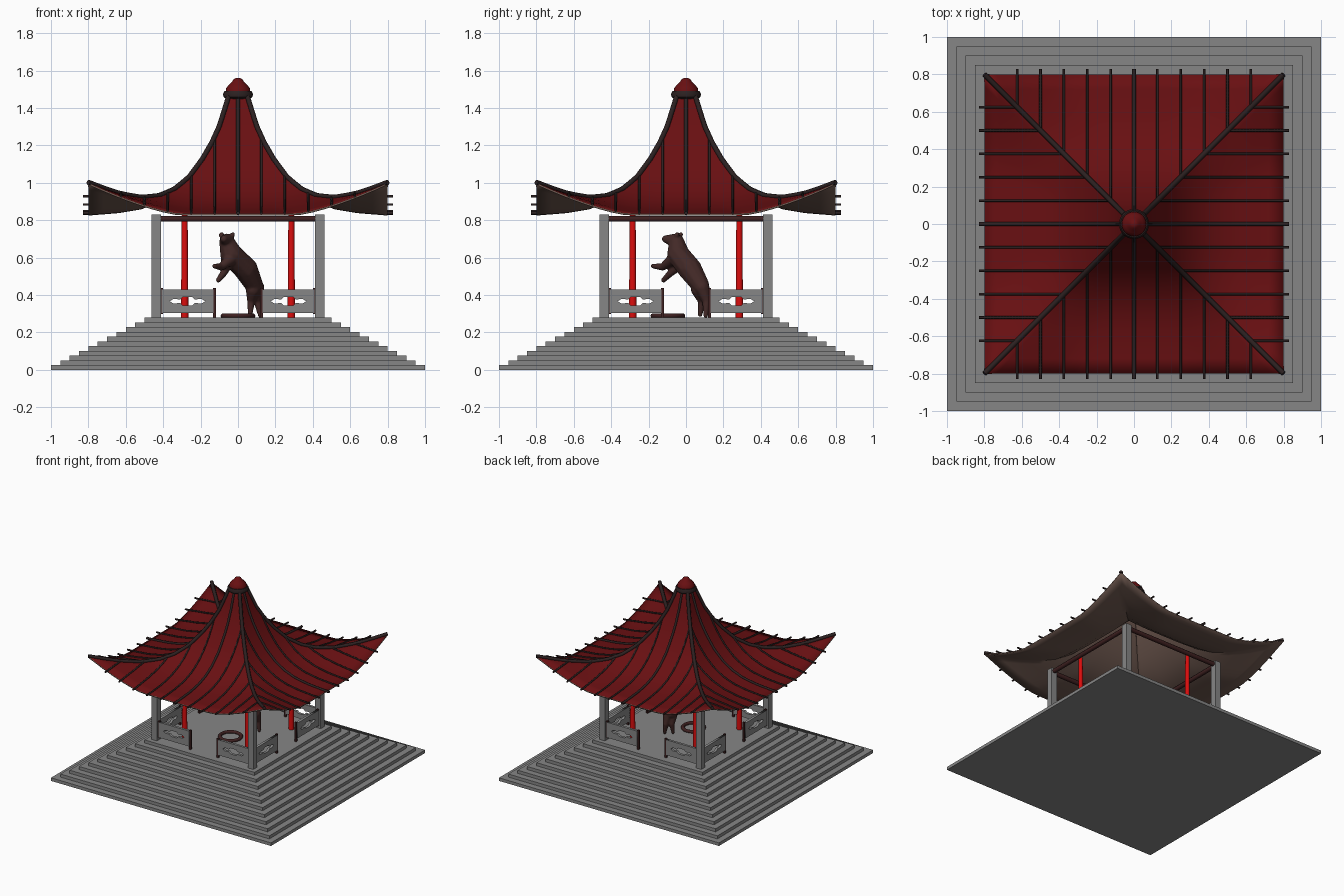
import bpy, bmesh, math
from mathutils import Vector, Matrix

if "Cube" in bpy.data.objects:
    bpy.data.objects.remove(bpy.data.objects["Cube"])


def mat(name, rgb):
    m = bpy.data.materials.new(name)
    m.diffuse_color = (*rgb, 1)
    m.use_nodes = True
    m.node_tree.nodes["Principled BSDF"].inputs["Base Color"].default_value = m.diffuse_color
    return m


STONE = mat("grey stone", (0.24, 0.24, 0.24))
TILE = mat("dark red tile", (0.14, 0.005, 0.006))
UNDER = mat("brown underside", (0.16, 0.10, 0.08))
RIB = mat("dark rib", (0.025, 0.015, 0.015))
BEAM = mat("dark wood", (0.05, 0.015, 0.015))
RED = mat("bright red", (0.7, 0.004, 0.004))
BRONZE = mat("brown bronze", (0.055, 0.022, 0.02))


def finish(bm, name, material, smooth=False):
    me = bpy.data.meshes.new(name)
    bm.to_mesh(me)
    bm.free()
    ob = bpy.data.objects.new(name, me)
    bpy.context.collection.objects.link(ob)
    me.materials.append(material)
    if smooth:
        me.polygons.foreach_set("use_smooth", [True] * len(me.polygons))
    return ob


def box(bm, lo, hi):
    lo, hi = Vector(lo), Vector(hi)
    bmesh.ops.create_cube(bm, size=1, matrix=Matrix.Translation((lo + hi) / 2)
                          @ Matrix.Diagonal((*(hi - lo), 1)))


def activate(ob):
    bpy.ops.object.select_all(action='DESELECT')
    ob.select_set(True)
    bpy.context.view_layer.objects.active = ob


def tubes(name, paths, radius, material):
    cu = bpy.data.curves.new(name, 'CURVE')
    cu.dimensions = '3D'
    cu.bevel_depth, cu.bevel_resolution, cu.use_fill_caps = radius, 1, True
    for pts in paths:
        sp = cu.splines.new('POLY')
        sp.points.add(len(pts) - 1)
        for p, co in zip(sp.points, pts):
            p.co = (*co, 1)
    cu.materials.append(material)
    ob = bpy.data.objects.new(name, cu)
    bpy.context.collection.objects.link(ob)
    activate(ob)
    bpy.ops.object.convert(target='MESH')
    return ob


def turn(p, k):
    return Matrix.Rotation(k * math.pi / 2, 3, 'Z') @ Vector(p)


def lathe(name, profile, material, seg=32):
    bm = bmesh.new()
    vs = [bm.verts.new((r, 0, z)) for r, z in profile]
    es = [bm.edges.new(e) for e in zip(vs, vs[1:])]
    bmesh.ops.spin(bm, geom=vs + es, cent=(0, 0, 0), axis=(0, 0, 1),
                   angle=math.tau, steps=seg)
    bmesh.ops.remove_doubles(bm, verts=bm.verts, dist=1e-4)
    bmesh.ops.recalc_face_normals(bm, faces=bm.faces)
    ob = finish(bm, name, material)
    activate(ob)
    bpy.ops.object.shade_smooth_by_angle(angle=0.7)


# stepped base
bm = bmesh.new()
STEP = 0.28 / 11
for i in range(11):
    h = 1 - 0.05 * i
    box(bm, (-h, -h, i * STEP), (h, h, (i + 1) * STEP))
finish(bm, "stepped_base", STONE)

# corner posts
bm = bmesh.new()
for sx in (-1, 1):
    for sy in (-1, 1):
        c = Vector((sx * 0.438, sy * 0.438, 0))
        box(bm, c + Vector((-.025, -.025, .28)), c + Vector((.025, .025, .83)))
finish(bm, "corner_posts", STONE)

# red inner columns, slightly tapered
bm = bmesh.new()
for sx in (-1, 1):
    for sy in (-1, 1):
        bmesh.ops.create_cone(bm, cap_ends=True, segments=20, radius1=.02, radius2=.015,
                              depth=.64, matrix=Matrix.Translation((sx * .285, sy * .285, .6)))
ob = finish(bm, "red_columns", RED)
activate(ob)
bpy.ops.object.shade_smooth_by_angle(angle=0.7)

# beams under the eaves
tubes("eave_beams", [[turn((-.43, -.438, .808), k), turn((.43, -.438, .808), k)]
                     for k in range(4)], .018, BEAM)

# railing panels with a pierced slot, and their end posts
HOLE = [(-.095, 0), (-.075, .013), (-.04, .009), (-.025, .024), (.025, .024), (.04, .009),
        (.075, .013), (.095, 0), (.075, -.013), (.04, -.009), (.025, -.024), (-.025, -.024),
        (-.04, -.009), (-.075, -.013)]
RECT = [(-.14, -.063), (.14, -.063), (.14, .063), (-.14, .063)]
ends = bmesh.new()
for k in range(4):
    for s in (-1, 1):
        cu = bpy.data.curves.new("railing_panel", 'CURVE')
        cu.dimensions, cu.fill_mode, cu.extrude = '2D', 'BOTH', .01
        for pts in (RECT, HOLE):
            sp = cu.splines.new('POLY')
            sp.points.add(len(pts) - 1)
            for p, co in zip(sp.points, pts):
                p.co = (*co, 0, 1)
            sp.use_cyclic_u = True
        cu.materials.append(STONE)
        ob = bpy.data.objects.new("railing_panel", cu)
        bpy.context.collection.objects.link(ob)
        ob.matrix_world = (Matrix.Rotation(k * math.pi / 2, 4, 'Z')
                           @ Matrix.Translation((s * .27, -.438, .367))
                           @ Matrix.Rotation(math.pi / 2, 4, 'X'))
        activate(ob)
        bpy.ops.object.convert(target='MESH')
        for x, z0 in ((.125, .28), (.408, .30)):
            c = turn((s * x, -.438, 0), k)
            box(ends, c + Vector((-.008, -.008, z0)), c + Vector((.008, .008, .437)))
finish(ends, "railing_end_posts", BEAM)

# roof: concave pyramid with lifted corners
PROFILE = [(.05, 1.46), (.07, 1.395), (.1, 1.3), (.14, 1.212), (.19, 1.125), (.26, 1.03),
           (.34, .955), (.42, .905), (.52, .868), (.64, .848), (.8, .835)]


def roof_z(x, y):
    a, b = max(abs(x), abs(y)), min(abs(x), abs(y))
    z = PROFILE[-1][1]
    for (d0, z0), (d1, z1) in zip(PROFILE, PROFILE[1:]):
        if a <= d1:
            z = z0 + (z1 - z0) * (a - d0) / (d1 - d0)
            break
    rise = max(0, (min(a, .8) - .25) / .55) ** 1.6
    return z + .165 * rise * max(0, (b / a - .375) / .625) ** 1.4


bm = bmesh.new()
N = 24
depths = []
for (d0, _), (d1, _) in zip(PROFILE, PROFILE[1:]):
    depths += [d0, (d0 + d1) / 2]
depths.append(.8)
for k in range(4):
    grid = []
    for d in depths:
        xs = [d * (2 * i / N - 1) for i in range(N + 1)]
        grid.append([bm.verts.new(turn((x, -d, roof_z(x, d)), k)) for x in xs])
    for r0, r1 in zip(grid, grid[1:]):
        for i in range(N):
            bm.faces.new((r1[i], r1[i + 1], r0[i + 1], r0[i]))
bmesh.ops.remove_doubles(bm, verts=bm.verts, dist=1e-5)
roof = finish(bm, "roof", TILE)
roof.data.materials.append(UNDER)
sol = roof.modifiers.new("thickness", 'SOLIDIFY')
sol.thickness, sol.offset = .01, -1
sol.material_offset = sol.material_offset_rim = 1
activate(roof)
bpy.ops.object.shade_smooth_by_angle(angle=0.6)

# hip ridges, and ribs running down each slope past the eave
hips, ribs, mids = [], [], []
for k in range(4):
    hips.append([turn((d, -d, roof_z(d, d) + .003), k) for d in depths])
    for i in range(-5, 6):
        x = i * .125
        start = max(abs(x), .05)
        ys = [start + (.8 - start) * j / 18 for j in range(19)] + [.83]
        path = [turn((x, -y, roof_z(x, min(y, .8)) + .003), k) for y in ys]
        (ribs if i else mids).append(path)
tubes("hip_ridges", hips, .014, RIB)
tubes("roof_ribs", ribs, .007, RIB)
tubes("middle_ribs", mids, .010, RIB)

# collar and cap at the peak
lathe("peak_collar", [(.0, 1.445), (.065, 1.45), (.078, 1.46), (.08, 1.475), (.072, 1.49),
                      (.0, 1.495)], RIB)
lathe("peak_cap", [(.066, 1.488), (.064, 1.505), (.048, 1.525), (.032, 1.54), (.022, 1.555),
                   (.01, 1.561), (0, 1.562)], TILE)

# floor ring in front of the statue
bpy.ops.mesh.primitive_torus_add(location=(0, -.097, .289), major_radius=.08, minor_radius=.013,
                                 major_segments=40, minor_segments=10)
bpy.context.object.name = "floor_ring"
bpy.context.object.data.materials.append(BEAM)
bpy.ops.object.shade_smooth()

# rearing animal statue: chains of (x, y, z, radius) fused together
LIMBS = [
    [(.085, .075, .455, .05), (.04, .02, .54, .066), (-.035, -.04, .615, .062),
     (-.06, -.05, .685, .042)],                                                # body and neck
    [(-.06, -.055, .69, .04), (-.075, -.11, .70, .02)],                        # muzzle
    [(-.09, -.03, .72, .014), (-.085, -.025, .728, .01)],                      # ears
    [(-.03, -.05, .72, .014), (-.025, -.045, .728, .01)],
    [(-.04, -.07, .59, .035), (-.09, -.125, .55, .02), (-.125, -.175, .555, .014)],
    [(-.06, -.03, .57, .035), (-.075, -.08, .52, .02), (-.105, -.12, .48, .014)],
    [(.1, .085, .44, .042), (.105, .11, .37, .024), (.12, .105, .29, .013)],   # hind legs
    [(.08, .065, .43, .04), (.07, .085, .37, .022), (.065, .075, .295, .013)],
]
bm = bmesh.new()
for chain in LIMBS:
    for a, b in zip(chain, chain[1:]):
        for j in range(9):
            p = Vector(a).lerp(Vector(b), j / 8)
            bmesh.ops.create_icosphere(bm, subdivisions=2, radius=p[3],
                                       matrix=Matrix.Translation(p[:3]))
statue = finish(bm, "animal_statue", BRONZE, True)
rm = statue.modifiers.new("fuse", 'REMESH')
rm.mode, rm.voxel_size, rm.use_smooth_shade = 'VOXEL', .006, True
sm = statue.modifiers.new("soften", 'SMOOTH')
sm.factor, sm.iterations = .5, 3
